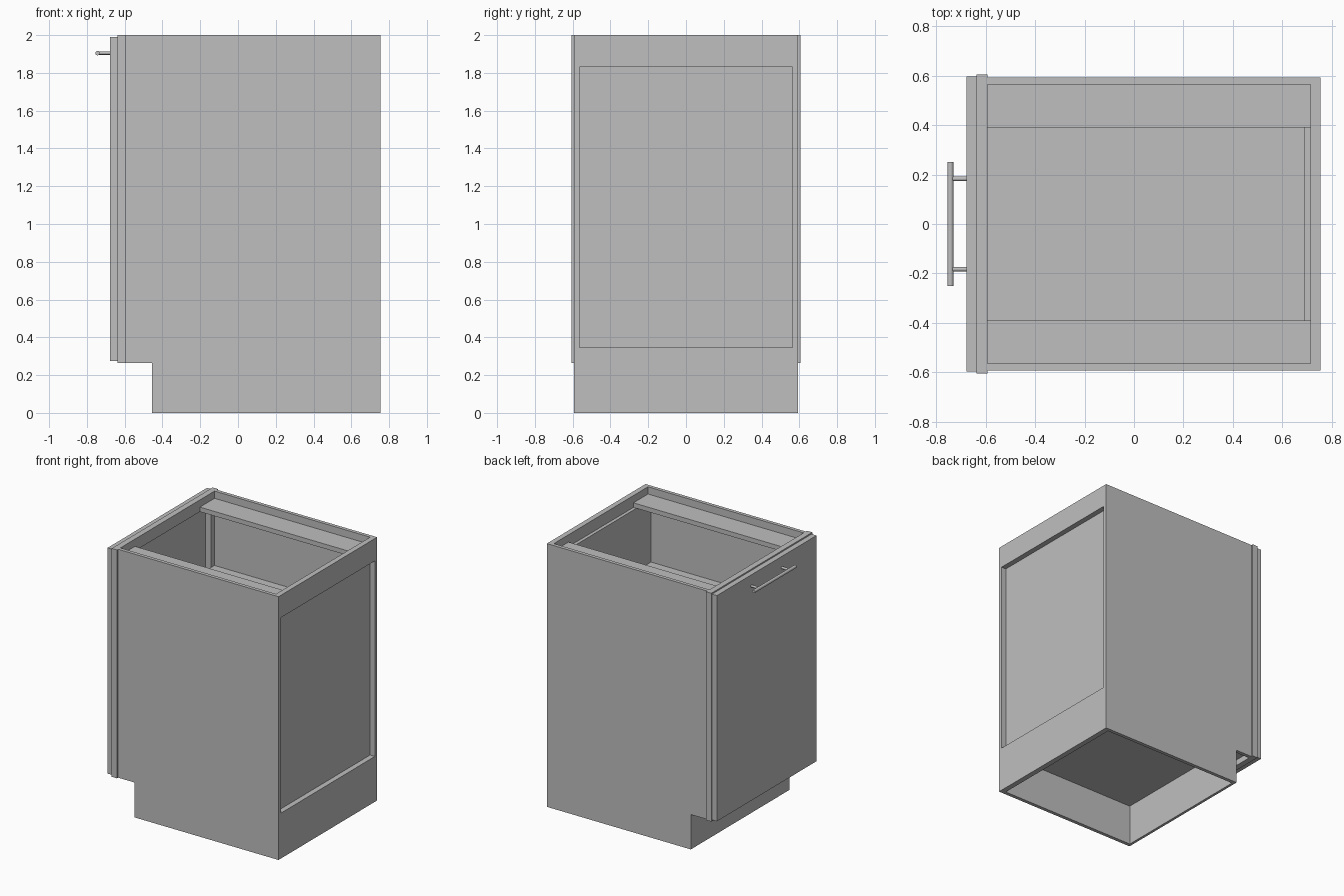
import bpy, bmesh, math
from mathutils import Matrix

if "Cube" in bpy.data.objects:
    bpy.data.objects.remove(bpy.data.objects["Cube"])

# Single grey finish
grey = bpy.data.materials.new("neutral_grey")
grey.use_nodes = True
GREY = (0.52, 0.52, 0.52, 1)
grey.diffuse_color = GREY
grey.node_tree.nodes["Principled BSDF"].inputs["Base Color"].default_value = GREY


def finish(name, bm):
    bmesh.ops.recalc_face_normals(bm, faces=bm.faces)
    mesh = bpy.data.meshes.new(name)
    bm.to_mesh(mesh)
    bm.free()
    mesh.materials.append(grey)
    obj = bpy.data.objects.new(name, mesh)
    bpy.context.collection.objects.link(obj)
    return obj


def box(name, x, y, z):
    """Box from (min, max) ranges on each axis."""
    bm = bmesh.new()
    bmesh.ops.create_cube(bm, size=1)
    for v in bm.verts:
        v.co = [r[0] if c < 0 else r[1] for c, r in zip(v.co, (x, y, z))]
    return finish(name, bm)


def rod(name, centre, radius, length, axis):
    """Smooth round rod along X or Y."""
    turn = Matrix.Rotation(math.pi / 2, 4, "Y" if axis == "X" else "X")
    bm = bmesh.new()
    bmesh.ops.create_cone(bm, cap_ends=True, segments=24, radius1=radius,
                          radius2=radius, depth=length,
                          matrix=Matrix.Translation(centre) @ turn)
    for f in bm.faces:
        f.smooth = len(f.verts) == 4
    for e in bm.edges:
        e.smooth = all(f.smooth for f in e.link_faces)
    return finish(name, bm)


FRONT, BACK, KICK = -0.593, 0.755, -0.455   # carcass depth positions
OUT, INN = 0.592, 0.565                     # side panel faces
LOW, TOP = 0.265, 2.0                       # toe notch height, overall height
REAR = 0.715                                # inner face of the back rails


def side_panel(name, s):
    """Side with the toe notch, extruded through its thickness."""
    outline = [(KICK, 0), (BACK, 0), (BACK, TOP), (FRONT, TOP), (FRONT, LOW), (KICK, LOW)]
    bm = bmesh.new()
    face = bm.faces.new([bm.verts.new((x, s * INN, z)) for x, z in outline])
    ext = bmesh.ops.extrude_face_region(bm, geom=[face])["geom"]
    bmesh.ops.translate(bm, vec=(0, s * (OUT - INN), 0),
                        verts=[v for v in ext if isinstance(v, bmesh.types.BMVert)])
    return finish(name, bm)


# Paired carcass parts
for tag, s in (("left", 1), ("right", -1)):
    def span(a, b):
        return tuple(sorted((s * a, s * b)))
    side_panel(f"side_panel_{tag}", s)
    box(f"top_runner_{tag}", (FRONT, REAR), span(0.39, INN), (1.91, 1.945))
    box(f"middle_runner_{tag}", (FRONT, 0.69), span(0.39, INN), (1.40, 1.435))
    box(f"frame_stile_{tag}", (-0.637, FRONT), span(0.52, 0.606), (LOW, TOP))

# Back, floor and toe kick
across = (-INN, INN)
box("back_rail_top", (REAR, BACK), across, (1.83, TOP))
box("back_rail_bottom", (REAR, BACK), across, (0, 0.345))
box("back_panel", (0.69, REAR), across, (0.31, 1.91))
box("cabinet_floor", (FRONT, 0.69), across, (0.31, 0.345))
box("toe_kick", (KICK, KICK + 0.02), across, (0, 0.31))

# Face frame rails
box("frame_rail_top", (-0.637, FRONT), (-0.52, 0.52), (1.91, TOP))
box("frame_rail_bottom", (-0.637, FRONT), (-0.52, 0.52), (LOW, 0.345))

# Door and bar handle
box("door", (-0.678, -0.637), (-0.597, 0.597), (0.275, 1.99))
rod("handle_bar", (-0.743, 0, 1.905), 0.012, 0.5, "Y")
for tag, y in (("left", 0.183), ("right", -0.183)):
    rod(f"handle_post_{tag}", (-0.709, y, 1.905), 0.009, 0.066, "X")
